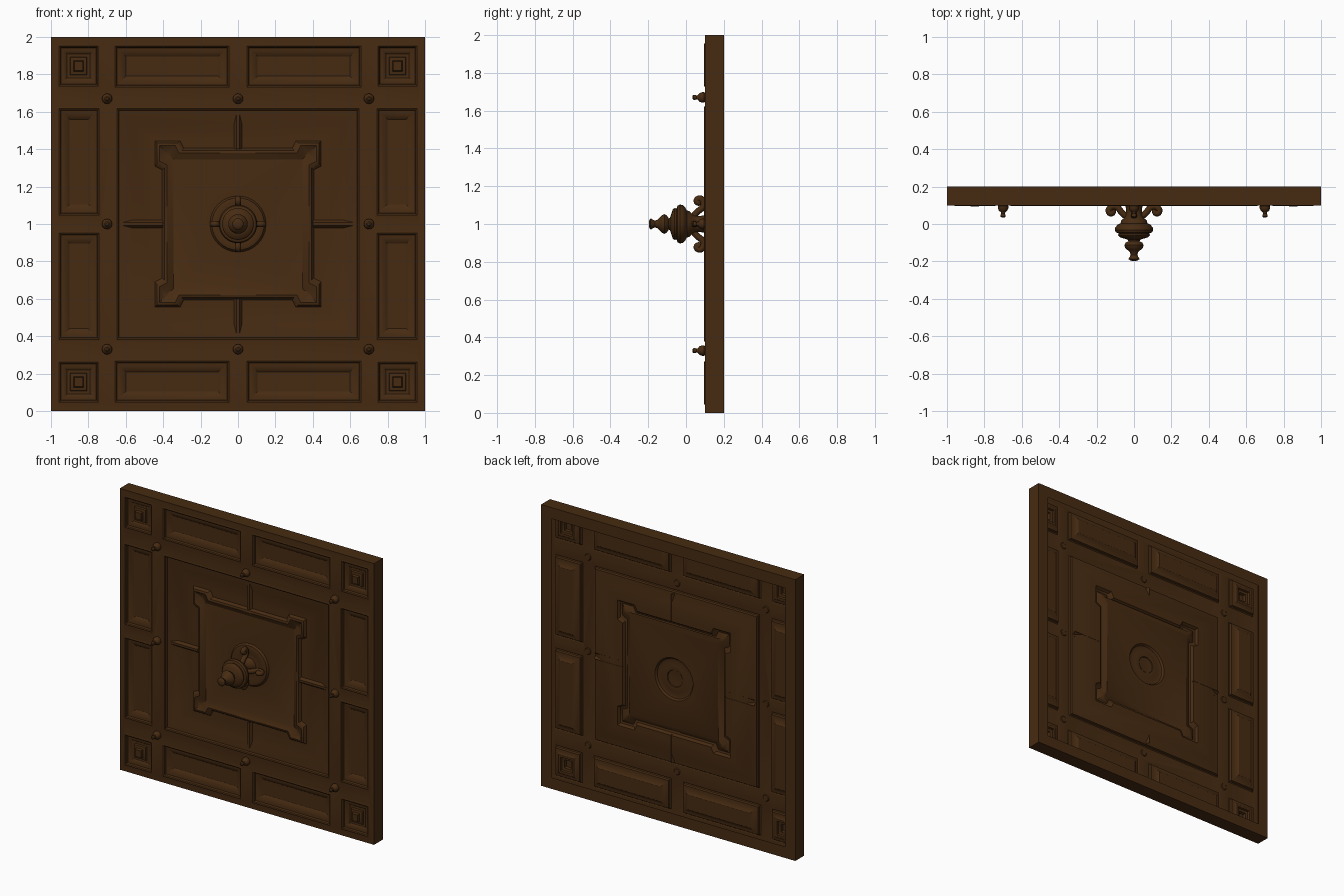
import bpy, bmesh, math
from mathutils import Vector

if "Cube" in bpy.data.objects:
    bpy.data.objects.remove(bpy.data.objects["Cube"])

wood = bpy.data.materials.new("dark_brown")
wood.diffuse_color = (0.062, 0.024, 0.006, 1)
wood.use_nodes = True
wood.node_tree.nodes["Principled BSDF"].inputs["Base Color"].default_value = wood.diffuse_color
CZ = 1.0  # panel centre height


def finish(name, bm, front=False, angle=35):
    bm.normal_update()
    if front:  # relief sheet looks to the front
        for f in bm.faces:
            if f.normal.y > 0:
                f.normal_flip()
    me = bpy.data.meshes.new(name)
    bm.to_mesh(me)
    bm.free()
    ob = bpy.data.objects.new(name, me)
    bpy.context.collection.objects.link(ob)
    me.materials.append(wood)
    bpy.context.view_layer.objects.active = ob
    ob.select_set(True)
    bpy.ops.object.shade_smooth_by_angle(angle=math.radians(angle))
    ob.select_set(False)
    return ob


def ring(bm, pts, y):
    return [bm.verts.new((x, y, CZ + w)) for x, w in pts]


def bridge(bm, a, b):
    n = len(a)
    for i in range(n):
        bm.faces.new((a[i], a[(i + 1) % n], b[(i + 1) % n], b[i]))


def fill(bm, *loops):
    edges = []
    for lp in loops:
        for i in range(len(lp)):
            p, q = lp[i], lp[(i + 1) % len(lp)]
            edges.append(bm.edges.get((p, q)) or bm.edges.new((p, q)))
    bmesh.ops.triangle_fill(bm, edges=edges, use_beauty=True, use_dissolve=False)


def rect(x0, x1, z0, z1, d=0.0):
    return [(x0 + d, z0 + d), (x1 - d, z0 + d), (x1 - d, z1 - d), (x0 + d, z1 - d)]


def relief(bm, shape, profile):
    """Step a shape inward through (inset, y) pairs; return first and last rings."""
    rings = [ring(bm, shape(d), y) for d, y in profile]
    for a, b in zip(rings, rings[1:]):
        bridge(bm, a, b)
    return rings[0], rings[-1]


def eared(d):
    """Square outline with stepped ears on its corners."""
    a, e, s, c = 0.405 - d, 0.445 - d, 0.29 + d, 0.31 + d
    q = [(a, -s), (a, s), (e, c), (e, e), (c, e)]
    q = [(a, s), (e, c), (e, e), (c, e), (s, a)]
    out = []
    for k in range(4):
        for x, w in q:
            for _ in range(k):
                x, w = -w, x
            out.append((x, w))
    return out


def circle(r, n=32):
    return [(r * math.cos(2 * math.pi * i / n), r * math.sin(2 * math.pi * i / n)) for i in range(n)]


def lathe(name, profile, x=0, w=0, n=24):
    bm = bmesh.new()
    rings = [ring(bm, [(x + px, w + pz) for px, pz in circle(r, n)], y) for r, y in profile]
    for a, b in zip(rings, rings[1:]):
        bridge(bm, a, b)
    bm.faces.new(rings[-1])
    bmesh.ops.recalc_face_normals(bm, faces=bm.faces)
    return finish(name, bm)


# pressed relief sheet: frame grid with recessed panels
bm = bmesh.new()
bead = [(0, .1), (.008, .096), (.015, .1), (.019, .114), (.034, .116)]
field = bead + [(.065, .138)]
boss = bead + [(.05, .128), (.066, .128), (.07, .116), (.086, .112), (.09, .094)]
outer = ring(bm, rect(-1, 1, -1, 1), .1)
holes = []
for sx in (-1, 1):
    for sz in (-1, 1):
        for (x0, x1, z0, z1), prof in (((.04, .665, .725, .96), field),
                                       ((.735, .965, .04, .625), field),
                                       ((.74, .965, .73, .96), boss)):
            xa, xb = sorted((sx * x0, sx * x1))
            za, zb = sorted((sz * z0, sz * z1))
            first, last = relief(bm, lambda d: rect(xa, xb, za, zb, d), prof)
            holes.append(first)
            bm.faces.new(last)
# large centre panel
first, mid = relief(bm, lambda d: rect(-.655, .655, -.625, .625, d), bead + [(.09, .135)])
holes.append(first)
fill(bm, outer, *holes)
# eared square moulding and inner field
e0, e1 = relief(bm, eared, [(0, .135), (.012, .117), (.025, .112), (.034, .117), (.06, .135)])
fill(bm, mid, e0)
# round rosette dish under the pendant
c0, c1 = relief(bm, lambda d: circle(.15 - d), [(0, .135), (.01, .122), (.03, .116), (.06, .125), (.09, .12)])
fill(bm, e1, c0)
bm.faces.new(c1)
finish("relief_sheet", bm, front=True)

# outer walls and folded back flange
bm = bmesh.new()
a = ring(bm, rect(-1, 1, -1, 1), .1)
b = ring(bm, rect(-1, 1, -1, 1), .2)
c = ring(bm, rect(-1, 1, -1, 1, .08), .2)
bridge(bm, a, b)
bridge(bm, b, c)
bm.normal_update()
for f in bm.faces:
    if f.normal.dot(f.calc_center_median() - Vector((0, .1, CZ))) < 0:
        f.normal_flip()
finish("edge_frame", bm)

# four ribs dividing the centre panel
for k, nm in enumerate(("right", "top", "left", "bottom")):
    bm = bmesh.new()
    ends = []
    for r in (.4, .6 if k % 2 else .63):
        sec = []
        for t, y in ((-.022, .136), (-.008, .117), (.008, .117), (.022, .136)):
            p = (r, t)
            for _ in range(k):
                p = (-p[1], p[0])
            sec.append(bm.verts.new((p[0], y, CZ + p[1])))
        ends.append(sec)
    for i in range(3):
        bm.faces.new((ends[0][i], ends[0][i + 1], ends[1][i + 1], ends[1][i]))
    finish("rib_" + nm, bm, front=True)

# studs on the frame crossings
stud = [(.02, .105), (.028, .096), (.028, .085), (.023, .072), (.012, .063), (.010, .055),
        (.014, .047), (.014, .04), (.007, .034)]
for i in (-1, 0, 1):
    for j in (-1, 0, 1):
        if i or j:
            lathe(f"stud_{i + 1}_{j + 1}", stud, i * .7, j * .67, 12)

# central turned pendant
lathe("pendant", [(.06, .125), (.045, .1), (.042, .06), (.05, .035), (.068, .018), (.072, .004),
                  (.088, -.004), (.1, -.018), (.103, -.032), (.097, -.045), (.082, -.05),
                  (.085, -.06), (.076, -.071), (.055, -.077), (.034, -.084), (.03, -.092),
                  (.044, -.1), (.052, -.113), (.048, -.126), (.036, -.138), (.022, -.15),
                  (.018, -.165), (.024, -.178), (.03, -.187), (.022, -.194), (.01, -.197)], n=32)

# four scrolls around the pendant root
path = [(.03, .035), (.06, .05), (.085, .09), (.115, .095), (.138, .078), (.13, .055), (.11, .06), (.115, .075)]
for k in range(4):
    cu = bpy.data.curves.new("scroll", 'CURVE')
    cu.dimensions = '3D'
    cu.bevel_depth = .017
    cu.bevel_resolution = 2
    cu.resolution_u = 5
    cu.use_fill_caps = True
    sp = cu.splines.new('NURBS')
    sp.points.add(len(path) - 1)
    sp.use_endpoint_u = True
    sp.order_u = 3
    ang = k * math.pi / 2
    for pt, (r, y) in zip(sp.points, path):
        pt.co = (r * math.cos(ang), y, CZ + r * math.sin(ang), 1)
    cu.materials.append(wood)
    ob = bpy.data.objects.new(f"scroll_{k + 1}", cu)
    bpy.context.collection.objects.link(ob)
    bpy.context.view_layer.objects.active = ob
    ob.select_set(True)
    bpy.ops.object.convert(target='MESH')
    bpy.ops.object.shade_smooth_by_angle(angle=math.radians(50))
    ob.select_set(False)
